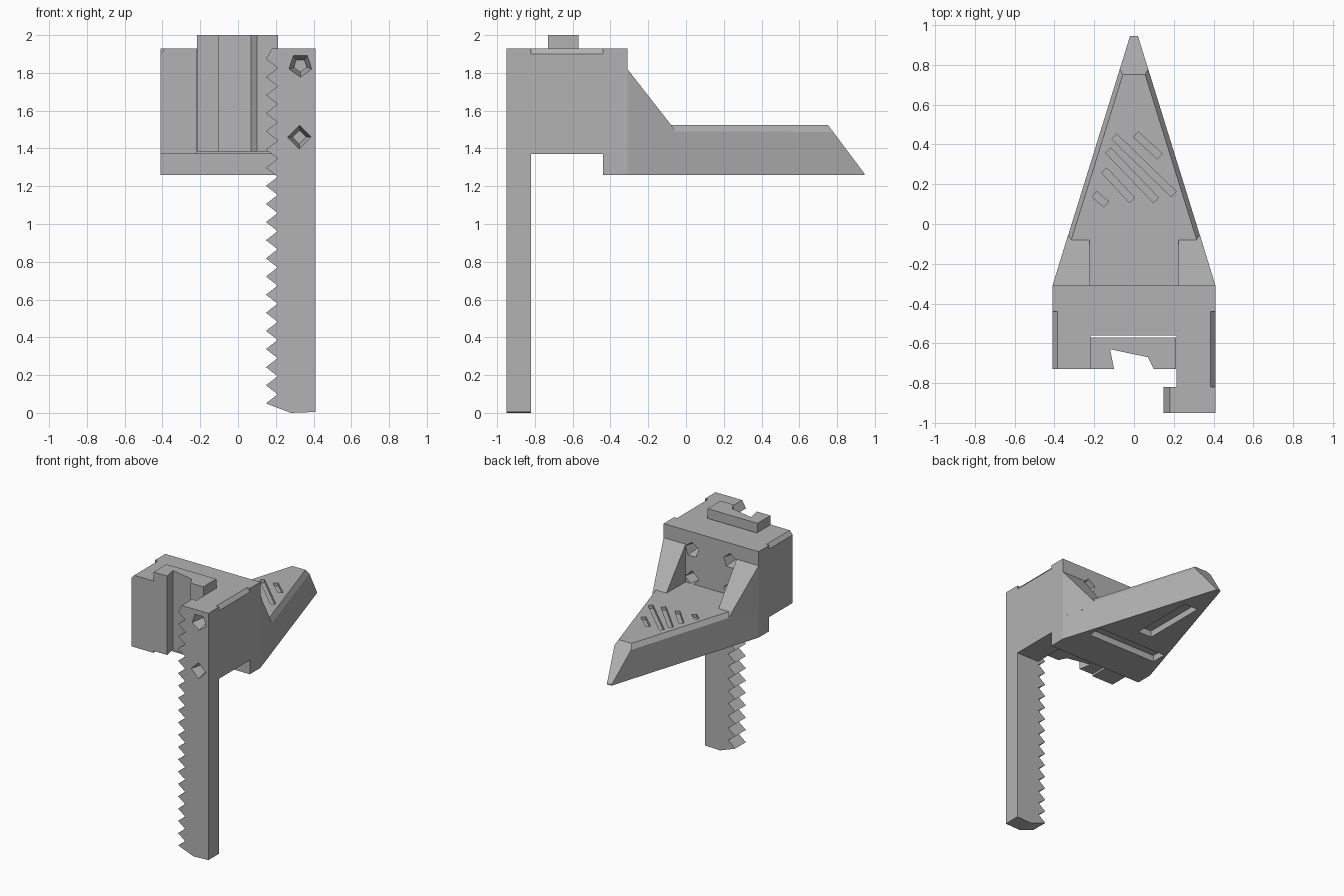
import bpy, bmesh, math
from mathutils import Vector, Matrix

cube = bpy.data.objects.get("Cube")
if cube:
    bpy.data.objects.remove(cube, do_unlink=True)

# One plain grey plastic
GREY = (0.45, 0.45, 0.45, 1)
grey = bpy.data.materials.new("plain_grey")
grey.use_nodes = True
grey.diffuse_color = GREY
grey.node_tree.nodes["Principled BSDF"].inputs["Base Color"].default_value = GREY


def make(name, bm):
    bmesh.ops.recalc_face_normals(bm, faces=bm.faces)
    mesh = bpy.data.meshes.new(name)
    bm.to_mesh(mesh)
    bm.free()
    mesh.materials.append(grey)
    obj = bpy.data.objects.new(name, mesh)
    bpy.context.collection.objects.link(obj)
    return obj


def prism(name, outline, lo, hi, axis="z", planes=()):
    """Extrude an outline along an axis, then trim it with (point, normal) planes."""
    place = {"x": lambda a, b, t: (t, a, b),
             "y": lambda a, b, t: (a, t, b),
             "z": lambda a, b, t: (a, b, t)}[axis]
    bm = bmesh.new()
    face = bm.faces.new([bm.verts.new(place(a, b, lo)) for a, b in outline])
    ext = bmesh.ops.extrude_face_region(bm, geom=[face])
    shift = Vector(place(0, 0, hi - lo))
    bmesh.ops.translate(bm, vec=shift,
                        verts=[g for g in ext["geom"] if isinstance(g, bmesh.types.BMVert)])
    for point, normal in planes:
        cut = bmesh.ops.bisect_plane(bm, geom=bm.verts[:] + bm.edges[:] + bm.faces[:],
                                     plane_co=point, plane_no=normal, clear_outer=True)
        rim = [g for g in cut["geom_cut"] if isinstance(g, bmesh.types.BMEdge)]
        if rim:
            bmesh.ops.holes_fill(bm, edges=rim)
    return make(name, bm)


def box(name, x0, x1, y0, y1, z0, z1):
    return prism(name, [(x0, y0), (x1, y0), (x1, y1), (x0, y1)], z0, z1)


def carve(target, cutter):
    cutter.hide_render = True
    mod = target.modifiers.new("cut", "BOOLEAN")
    mod.operation = "DIFFERENCE"
    mod.solver = "EXACT"
    mod.object = cutter
    bpy.context.view_layer.objects.active = target
    bpy.ops.object.modifier_apply(modifier=mod.name)
    bpy.data.objects.remove(cutter, do_unlink=True)


def pit(target, x, y, z, sides, radius, inward, depth=0.12):
    """Faceted tapering hole along y."""
    bm = bmesh.new()
    turn = Matrix.Rotation(-inward * math.pi / 2, 4, "X")
    bmesh.ops.create_cone(bm, cap_ends=True, segments=sides, radius1=radius,
                          radius2=radius * 0.4, depth=depth * 2,
                          matrix=Matrix.Translation((x, y, z)) @ turn)
    carve(target, make("pit_cutter", bm))


# Main block with the slider channel and the arm reaching to the rack
block = prism("main_block", [(-.41, -.73), (-.22, -.73), (-.22, -.56), (.215, -.56),
                             (.215, -.82), (.41, -.82), (.41, -.31), (-.41, -.31)], 1.37, 1.93)
for side, front in ((1, -.82), (-1, -.73)):
    carve(block, prism("edge_cutter", [(side * .385, 1.94), (side * .385, 1.93),
                                       (side * .411, 1.90), (side * .43, 1.94)],
                       front - .02, -.44, "y"))
for x in (-.165, .165):
    for z, sides in ((1.79, 5), (1.57, 4)):
        pit(block, x, -.31, z, sides, .085, -1)

# Toothed rack
TEETH, PITCH, LOW = 20, 0.096, 0.05
outline = [(.28, 0), (.41, .005), (.41, 1.93), (.18, 1.93)]
for i in reversed(range(TEETH)):
    z = LOW + i * PITCH
    if i < TEETH - 1:
        outline.append((.21, z + PITCH / 2))
    outline.append((.148, z))
rack = prism("toothed_rack", outline, -.95, -.82, "y")
pit(rack, .33, -.95, 1.84, 5, .09, 1, .1)
pit(rack, .325, -.95, 1.46, 4, .09, 1, .1)

# Slotted slider standing in the channel
prism("slider", [(-.218, -.73), (-.10, -.73), (-.12, -.63), (.07, -.67), (.10, -.73),
                 (.212, -.73), (.212, -.57), (-.218, -.57)], 1.385, 2.0)

# Pointed nose with chamfered rim and sloped tip
taper = Vector((.39, -1.25, 0)).normalized()
trims = [((0, .77, 1.50), (0, .24, .18))]
for side in (1, -1):
    out = Vector((side * -taper.y, taper.x, 0))
    trims.append(((side * .41, -.31, 1.49), out * .04 + Vector((0, 0, .025))))
nose = prism("pointed_nose", [(-.41, -.44), (.41, -.44), (.41, -.31), (.02, .945),
                              (-.02, .945), (-.41, -.31)], 1.26, 1.525, planes=trims)

# Diagonal grip grooves on top of the nose
for x0, y0, x1, y1 in ((-.10, .44, .20, .15), (.01, .45, .13, .34),
                       (-.13, .37, .11, .12), (-.15, .27, -.01, .12), (-.20, .15, -.14, .10)):
    along = Vector((x1 - x0, y1 - y0))
    across = Vector((-along.y, along.x)).normalized() * .018
    a, b = Vector((x0, y0)), Vector((x1, y1))
    carve(nose, prism("groove_cutter", [a - across, b - across, b + across, a + across],
                      1.50, 1.56))

# Recessed slots underneath
carve(nose, box("slot_cutter", -.30, .30, -.14, -.02, 1.2, 1.31))
carve(nose, box("slot_cutter", -.06, .06, .12, .64, 1.2, 1.31))

# Sloping gussets between block and nose
for side, name in ((1, "left_gusset"), (-1, "right_gusset")):
    prism(name, [(side * .22, -.31), (side * .41, -.31), (side * .333, -.06),
                 (side * .225, -.06)], 1.45, 1.93,
          planes=[((0, -.31, 1.82), (0, .32, .25))])
